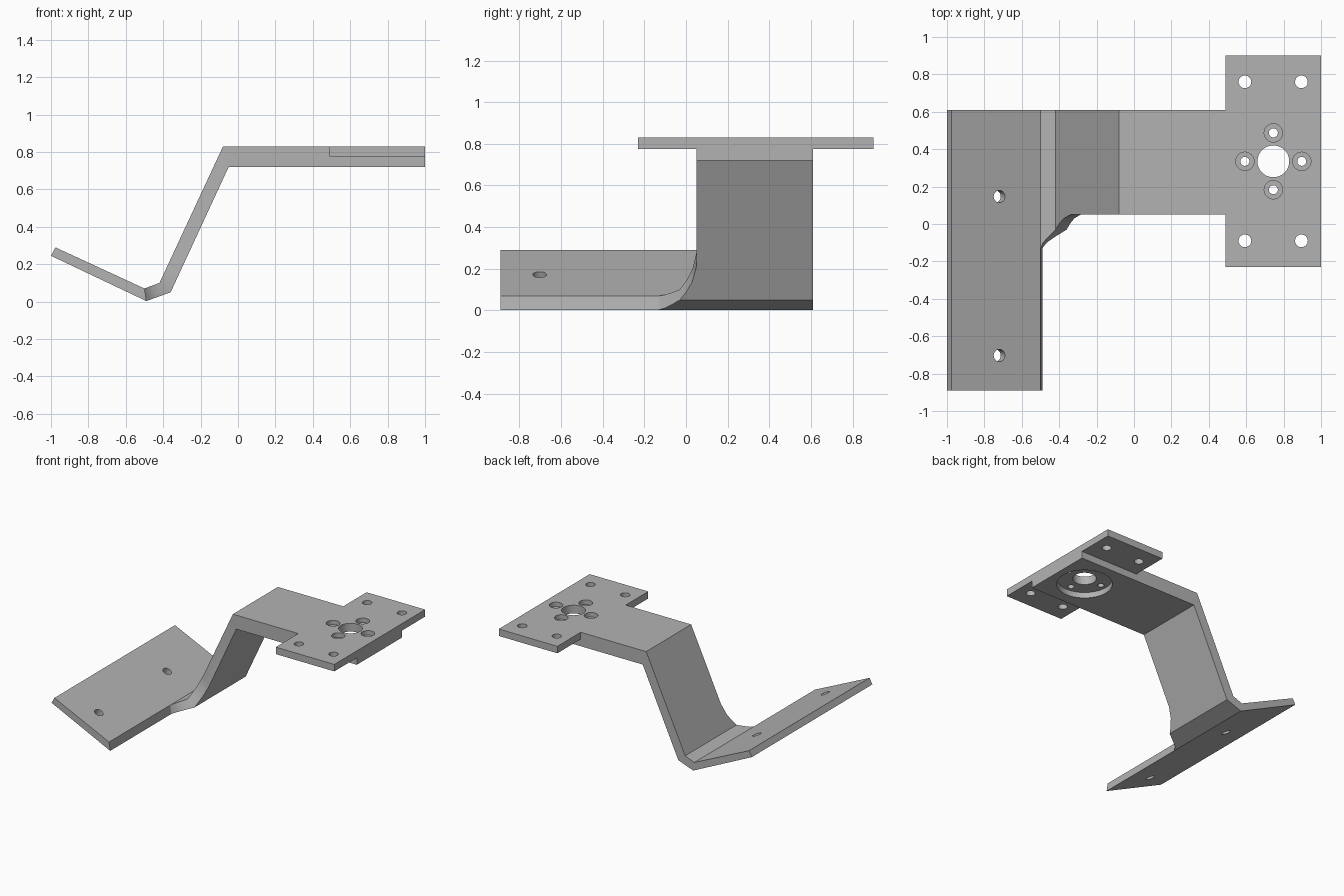
import bpy, bmesh, math
from mathutils import Vector

cube = bpy.data.objects.get("Cube")
if cube:
    bpy.data.objects.remove(cube, do_unlink=True)

steel = bpy.data.materials.new("plain grey metal")
steel.use_nodes = True
GREY = (0.45, 0.45, 0.45, 1)
steel.diffuse_color = GREY
steel.node_tree.nodes["Principled BSDF"].inputs["Base Color"].default_value = GREY

TOP, STEP, UNDER = 0.83, 0.775, 0.72
BACK, EDGE, FRONT = 0.61, 0.05, -0.89


def make_object(name, bm):
    bmesh.ops.recalc_face_normals(bm, faces=bm.faces[:])
    mesh = bpy.data.meshes.new(name)
    bm.to_mesh(mesh)
    bm.free()
    mesh.materials.append(steel)
    ob = bpy.data.objects.new(name, mesh)
    bpy.context.collection.objects.link(ob)
    return ob


def combine(target, other, operation):
    mod = target.modifiers.new(operation, 'BOOLEAN')
    mod.operation, mod.solver, mod.object = operation, 'EXACT', other
    bpy.context.view_layer.objects.active = target
    bpy.ops.object.modifier_apply(modifier=mod.name)
    bpy.data.objects.remove(other, do_unlink=True)


def drill(target, centre, radius, depth, axis=(0, 0, 1), sides=40):
    """Cut a round hole centred on a point, reaching depth/2 each way."""
    bm = bmesh.new()
    bmesh.ops.create_cone(bm, cap_ends=True, segments=sides, radius1=radius,
                          radius2=radius, depth=depth)
    cutter = make_object("hole_cutter", bm)
    cutter.hide_render = True
    cutter.rotation_euler = Vector((0, 0, 1)).rotation_difference(Vector(axis)).to_euler()
    cutter.location = centre
    bpy.context.view_layer.update()
    combine(target, cutter, 'DIFFERENCE')


# Side profile of the folded strip: (upper point, lower point) at every bend
arm_tip = (Vector((-0.976, 0.29)), Vector((-1.0, 0.245)))
bend_a = (Vector((-0.5, 0.07)), Vector((-0.49, 0.003)))
bend_b = (Vector((-0.42, 0.10)), Vector((-0.36, 0.05)))
bend_c = (Vector((-0.08, TOP)), Vector((-0.05, UNDER)))
plate_end = (Vector((1.0, TOP)), Vector((1.0, UNDER)))


def between(a, b, f):
    return a[0].lerp(b[0], f), a[1].lerp(b[1], f)


# Stations along the strip with the front edge; the first few round the corner
stations = [(between(bend_a, bend_b, f), y)
            for f, y in ((0, -0.13), (0.18, -0.10), (0.5, -0.07))]
stations += [(between(bend_b, bend_c, f), y)
             for f, y in ((0, -0.03), (0.055, 0.0), (0.13, 0.03), (0.24, EDGE))]
stations += [(bend_c, EDGE), (plate_end, EDGE)]

bm = bmesh.new()


def ring(pair, y0, y1):
    (ux, uz), (lx, lz) = pair
    return [bm.verts.new(p) for p in ((ux, y0, uz), (ux, y1, uz), (lx, y1, lz), (lx, y0, lz))]


rings = [ring(pair, y, BACK) for pair, y in stations]
for a, b in zip(rings, rings[1:]):
    for i in range(4):
        j = (i + 1) % 4
        bm.faces.new((a[i], a[j], b[j], b[i]))
bm.faces.new(rings[-1])

# Long foot arm, joined on to the first station
tip = ring(arm_tip, FRONT, BACK)
root = rings[0]
corner_up = bm.verts.new((bend_a[0].x, FRONT, bend_a[0].y))
corner_low = bm.verts.new((bend_a[1].x, FRONT, bend_a[1].y))
bm.faces.new(tip)
bm.faces.new((tip[0], corner_up, root[0], root[1], tip[1]))
bm.faces.new((tip[3], corner_low, root[3], root[2], tip[2]))
bm.faces.new((tip[1], root[1], root[2], tip[2]))
bm.faces.new((tip[0], corner_up, corner_low, tip[3]))
bm.faces.new((corner_up, root[0], root[3], corner_low))
bracket = make_object("folded_bracket", bm)

# Thin cross plate forming the two wings
bm = bmesh.new()
bmesh.ops.create_cube(bm, size=1)
for v in bm.verts:
    v.co = (1.0 if v.co.x > 0 else 0.49, 0.9 if v.co.y > 0 else -0.23,
            TOP if v.co.z > 0 else STEP)
combine(bracket, make_object("wing_plate", bm), 'UNION')

# Hub: round recess below, centre bore, four counterbored screw holes
hub_x, hub_y = 0.745, 0.335
drill(bracket, (hub_x, hub_y, UNDER), 0.2, 0.09, sides=64)
drill(bracket, (hub_x, hub_y, STEP), 0.085, 0.4)
for k in range(4):
    angle = k * math.pi / 2
    spot = (hub_x + 0.152 * math.cos(angle), hub_y + 0.152 * math.sin(angle))
    drill(bracket, (*spot, TOP), 0.049, 0.07)
    drill(bracket, (*spot, STEP), 0.024, 0.4)

# Wing mounting holes
for x in (0.593, 0.895):
    for y in (0.76, -0.09):
        drill(bracket, (x, y, TOP), 0.034, 0.4)

# Foot mounting holes, square to the sloping arm
slope = bend_a[0] - arm_tip[0]
for y in (0.147, -0.703):
    drill(bracket, (-0.72, y, 0.172), 0.033, 0.3, axis=(-slope.y, 0, slope.x))

# Clean flat faces, keep edges crisp
bm = bmesh.new()
bm.from_mesh(bracket.data)
bmesh.ops.remove_doubles(bm, verts=bm.verts[:], dist=0.0001)
bmesh.ops.dissolve_limit(bm, angle_limit=math.radians(0.5), verts=bm.verts[:], edges=bm.edges[:])
bm.to_mesh(bracket.data)
bm.free()
bpy.ops.object.select_all(action='DESELECT')
bracket.select_set(True)
bpy.context.view_layer.objects.active = bracket
bpy.ops.object.shade_smooth_by_angle(angle=math.radians(30))
